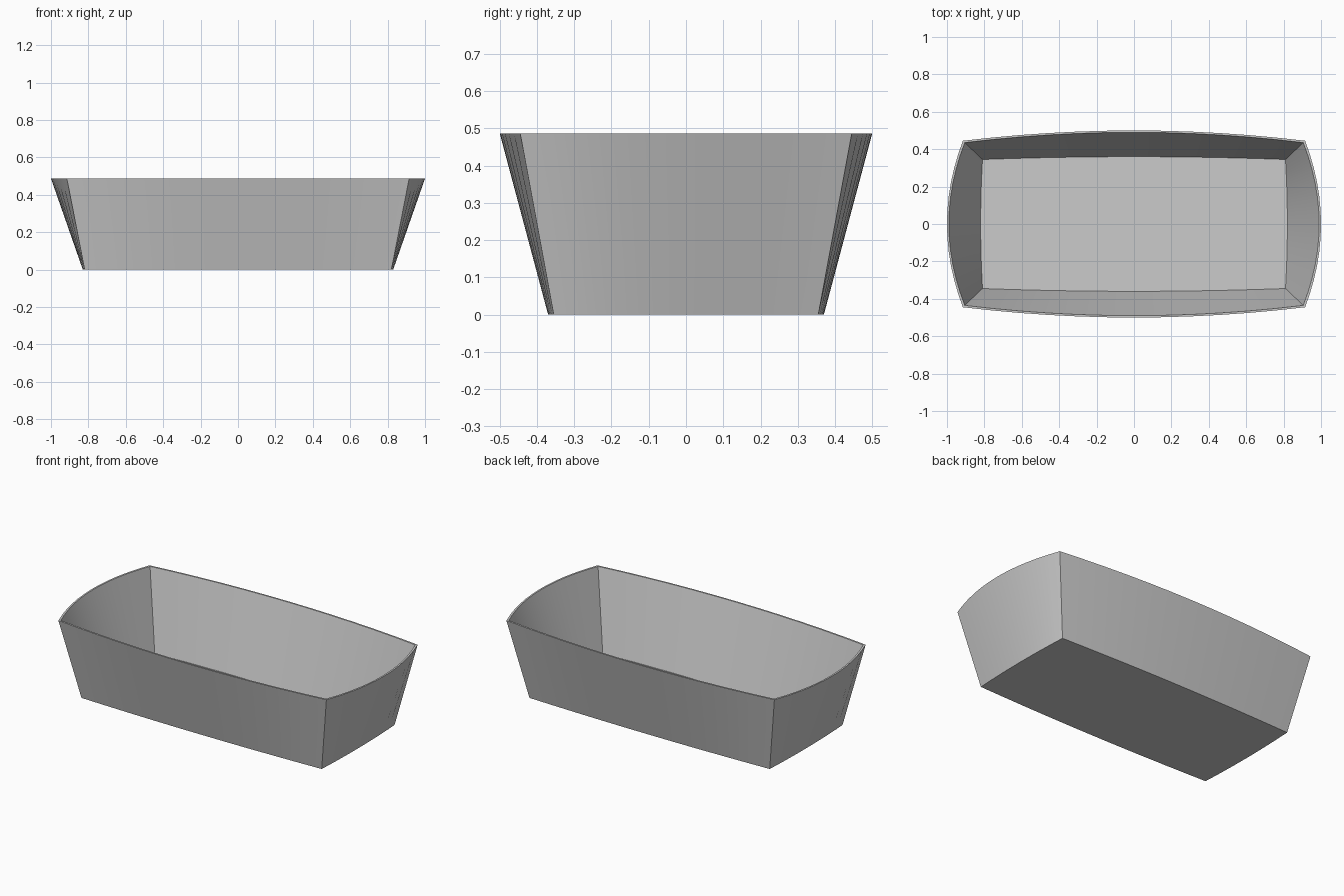
import bpy, bmesh, math

if "Cube" in bpy.data.objects:
    bpy.data.objects.remove(bpy.data.objects["Cube"])

SEG = 12   # segments per bowed side


def bowed_ring(bm, cx, cy, mx, my, z):
    """Rectangle with corners (cx, cy) whose sides bow out to mx and my."""
    pts = []
    for i in range(SEG):                      # front side, left to right
        t = -1 + 2 * i / SEG
        pts.append((cx * t, -(cy + (my - cy) * (1 - t * t))))
    for i in range(SEG):                      # right side, front to back
        t = -1 + 2 * i / SEG
        pts.append((cx + (mx - cx) * (1 - t * t), cy * t))
    pts += [(-x, -y) for x, y in pts]         # back and left sides
    return [bm.verts.new((x, y, z)) for x, y in pts]


def bridge(bm, a, b):
    n = len(a)
    for i in range(n):
        j = (i + 1) % n
        bm.faces.new((a[i], a[j], b[j], b[i]))


bm = bmesh.new()
# outer base, outer rim, inner rim, inner floor
rings = [
    bowed_ring(bm, 0.82, 0.355, 0.83, 0.37, 0.0),
    bowed_ring(bm, 0.915, 0.445, 1.0, 0.5, 0.487),
    bowed_ring(bm, 0.905, 0.435, 0.99, 0.49, 0.487),
    bowed_ring(bm, 0.81, 0.345, 0.82, 0.36, 0.01),
]
for a, b in zip(rings, rings[1:]):
    bridge(bm, a, b)
bm.faces.new(rings[0][::-1])                  # underside
bm.faces.new(rings[-1])                       # floor
bmesh.ops.recalc_face_normals(bm, faces=bm.faces[:])

mesh = bpy.data.meshes.new("tray")
bm.to_mesh(mesh)
bm.free()
tray = bpy.data.objects.new("tray", mesh)
bpy.context.collection.objects.link(tray)

# smooth bowed walls, sharp corners
bpy.context.view_layer.objects.active = tray
tray.select_set(True)
bpy.ops.object.shade_smooth_by_angle(angle=math.radians(30))
